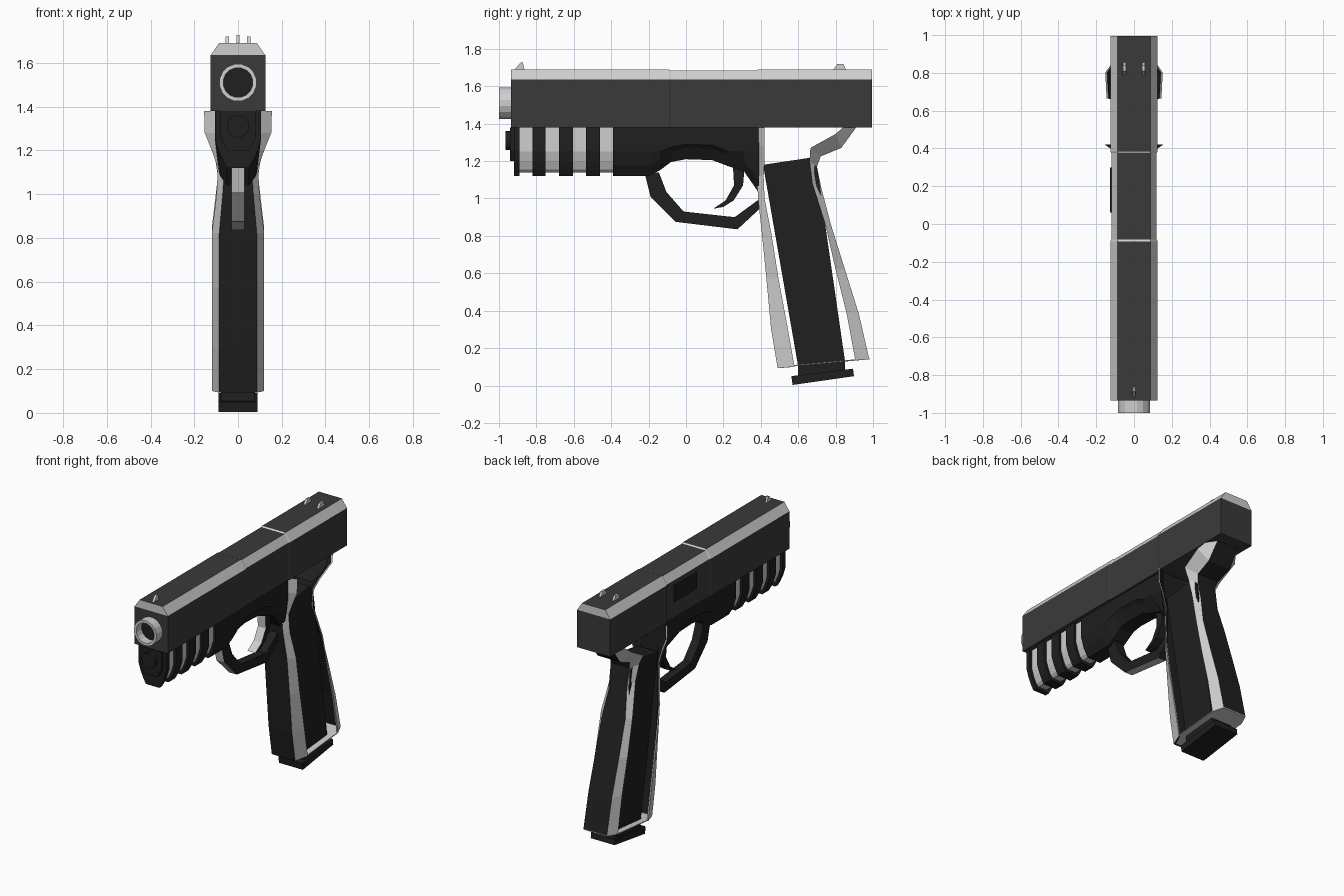
import bpy, bmesh, math

if "Cube" in bpy.data.objects:
    bpy.data.objects.remove(bpy.data.objects["Cube"])


def material(name, rgb):
    m = bpy.data.materials.new(name)
    m.diffuse_color = (*rgb, 1)
    m.use_nodes = True
    m.node_tree.nodes["Principled BSDF"].inputs["Base Color"].default_value = m.diffuse_color
    return m


MATS = [material("black", (0.014, 0.014, 0.014)),
        material("dark_grey", (0.042, 0.042, 0.042)),
        material("light_grey", (0.62, 0.62, 0.62))]
BLACK, DARK, LIGHT = 0, 1, 2


def loft(name, rings, rule, caps=True):
    """Skin closed rings of points; rule is a colour, or f(segment, normal) -> colour."""
    bm = bmesh.new()
    tag = bm.faces.layers.int.new("segment")
    vs = [[bm.verts.new(p) for p in ring] for ring in rings]
    n = len(rings[0])
    for a, b in zip(vs, vs[1:]):
        for i in range(n):
            j = (i + 1) % n
            bm.faces.new((a[i], a[j], b[j], b[i]))[tag] = i
    if caps:
        for ring in (vs[0], vs[-1]):
            bm.faces.new(ring)[tag] = -1
    bmesh.ops.recalc_face_normals(bm, faces=bm.faces)
    bm.normal_update()
    for f in bm.faces:
        f.material_index = rule(f[tag], f.normal) if callable(rule) else rule
    bm.faces.layers.int.remove(tag)
    me = bpy.data.meshes.new(name)
    bm.to_mesh(me)
    bm.free()
    for m in MATS:
        me.materials.append(m)
    ob = bpy.data.objects.new(name, me)
    bpy.context.collection.objects.link(ob)
    return ob


def prism(name, yz, half, rule, x=0):
    """Side outline given as (y, z) points, extruded across x."""
    return loft(name, [[(x + s * half, y, z) for y, z in yz] for s in (-1, 1)], rule)


def mirrored(half, y):
    """Cross-section at y from right-hand (x, z) points, top to bottom."""
    return [(x, y, z) for x, z in half] + [(-x, y, z) for x, z in reversed(half)]


def circle(r, y, z, n=16):
    return [(r * math.cos(math.tau * (i + .5) / n), y, z + r * math.sin(math.tau * (i + .5) / n))
            for i in range(n)]


# Slide: dark body, bevelled top with light bevels, slightly slimmer middle
stations = [(-.935, 0), (-.092, 0), (-.082, .005), (.375, .005), (.385, 0), (.995, 0)]
loft("slide_body", [mirrored([(.125 - d, 1.635), (.125 - d, 1.38)], y) for y, d in stations], DARK)
loft("slide_top", [mirrored([(.087, 1.69 - d), (.125 - d, 1.635)], y) for y, d in stations],
     lambda s, n: DARK if n.z > .9 else LIGHT)
prism("ejection_port", [(.06, 1.49), (.3, 1.49), (.3, 1.6), (.06, 1.6)], .004, BLACK, x=-.122)

# Barrel: light ring with a dark bore
Z = 1.51
loft("barrel_ring", [circle(.086, -.93, Z), circle(.086, -1, Z), circle(.068, -1, Z),
                     circle(.068, -.937, Z)], LIGHT, caps=False)
loft("bore", [circle(.07, -.942, Z), circle(.07, -.937, Z)], BLACK)

# Sights
prism("front_sight", [(-.92, 1.685), (-.885, 1.727), (-.873, 1.727), (-.862, 1.685)], .008, LIGHT)
for side, x in (("left", -.05), ("right", .05)):
    prism("rear_sight_" + side, [(.785, 1.685), (.81, 1.72), (.84, 1.72), (.858, 1.685)],
          .008, LIGHT, x)


# Front rail: light core with black ribs
def rail_section(y, d=0.0):
    return mirrored([(.105 - d, 1.38), (.105 - d, 1.25), (.09 - d, 1.2), (.07 - d, 1.155),
                     (.05 - d, 1.12 + d)], y)


loft("rail_core", [rail_section(-.91, .018), rail_section(-.38, .018)], LIGHT)
for i, (a, b) in enumerate([(-.92, -.89), (-.82, -.75), (-.68, -.605), (-.535, -.46)]):
    loft(f"rail_rib_{i + 1}", [rail_section(a), rail_section(b)], BLACK)
loft("front_plate", [mirrored([(.08, 1.38), (.08, 1.26), (.05, 1.2)], y) for y in (-.94, -.915)], BLACK)
loft("guide_rod", [circle(.052, -.965, 1.31), circle(.052, -.93, 1.31)], BLACK)

# Frame with a raised belly above the trigger
belly = [(-.39, 1.12), (-.2, 1.12), (-.14, 1.15), (-.08, 1.195), (0, 1.21), (.14, 1.205),
         (.22, 1.175), (.31, 1.145), (.39, 1.03)]
loft("frame", [mirrored([(.105, 1.38), (.105, max(b + .08, 1.25)), (.085, b + .06), (.05, b)], y)
               for y, b in belly], BLACK)

# Trigger guard and trigger, with light forward-facing edges
outer = [(-.22, 1.13), (-.19, 1.01), (-.055, .875), (.275, .835), (.405, .955)]
inner = [(-.145, 1.14), (-.105, 1.035), (-.013, .93), (.26, .90), (.39, .995)]
for k in range(4):
    prism(f"guard_segment_{k + 1}", [outer[k], outer[k + 1], inner[k + 1], inner[k]], .03,
          lambda s, n: LIGHT if s == 0 and k < 3 else BLACK)
prism("trigger", [(.25, 1.19), (.257, 1.07), (.212, .99), (.145, .945), (.20, .955), (.255, .99),
                  (.305, 1.07), (.315, 1.19)], .03, lambda s, n: LIGHT if s in (0, 1, 2) else BLACK)


# Grip straps: open channels with a black face and light angled flanks
def strap(name, rows, inward):
    rings = []
    for z1, y1, x1, z2, y2, x2 in rows:   # face edge, then flank edge
        t = .01
        rings.append([(-x2, y2, z2), (-x1, y1, z1), (x1, y1, z1), (x2, y2, z2),
                      (x2 - t, y2, z2), (x1 - t, y1 + inward * t, z1),
                      (t - x1, y1 + inward * t, z1), (t - x2, y2, z2)])
    loft(name, rings, lambda s, n: LIGHT if s in (0, 2, 3, 7) else BLACK)


strap("front_strap", [
    (1.38, .38, .095, 1.38, .42, .155),
    (1.28, .38, .09, 1.28, .42, .152),
    (1.20, .38, .075, 1.20, .42, .12),
    (1.12, .38, .062, 1.12, .415, .092),
    (1.00, .385, .07, 1.00, .42, .098),
    (.82, .405, .086, .82, .455, .12),
    (.57, .43, .088, .57, .495, .12),
    (.30, .455, .088, .30, .545, .12),
    (.093, .49, .088, .10, .58, .12)], 1)
strap("back_strap", [
    (1.38, .91, .08, 1.38, .84, .125),
    (1.27, .83, .085, 1.345, .80, .152),
    (1.225, .72, .08, 1.27, .665, .145),
    (1.17, .70, .065, 1.20, .66, .11),
    (1.05, .725, .062, 1.08, .675, .092),
    (.86, .775, .085, .86, .745, .118),
    (.62, .85, .088, .62, .80, .12),
    (.38, .925, .088, .38, .86, .12),
    (.14, .98, .088, .135, .905, .12)], -1)

# Thin floor closing the bottom of the grip
floor = [(.088, .49, .095), (.12, .58, .104), (.12, .905, .134), (.088, .98, .14)]
floor += [(-x, y, z) for x, y, z in reversed(floor)]
loft("grip_floor", [floor, [(x, y, z + .006) for x, y, z in floor]], LIGHT)

# Magazine and its base
prism("magazine", [(.412, 1.18), (.66, 1.217), (.70, 1.165), (.85, .13), (.85, .075),
                   (.60, .045), (.60, .1)], .078, BLACK)
prism("magazine_base", [(.563, .05), (.893, .09), (.898, .05), (.57, .003)], .09, BLACK)
